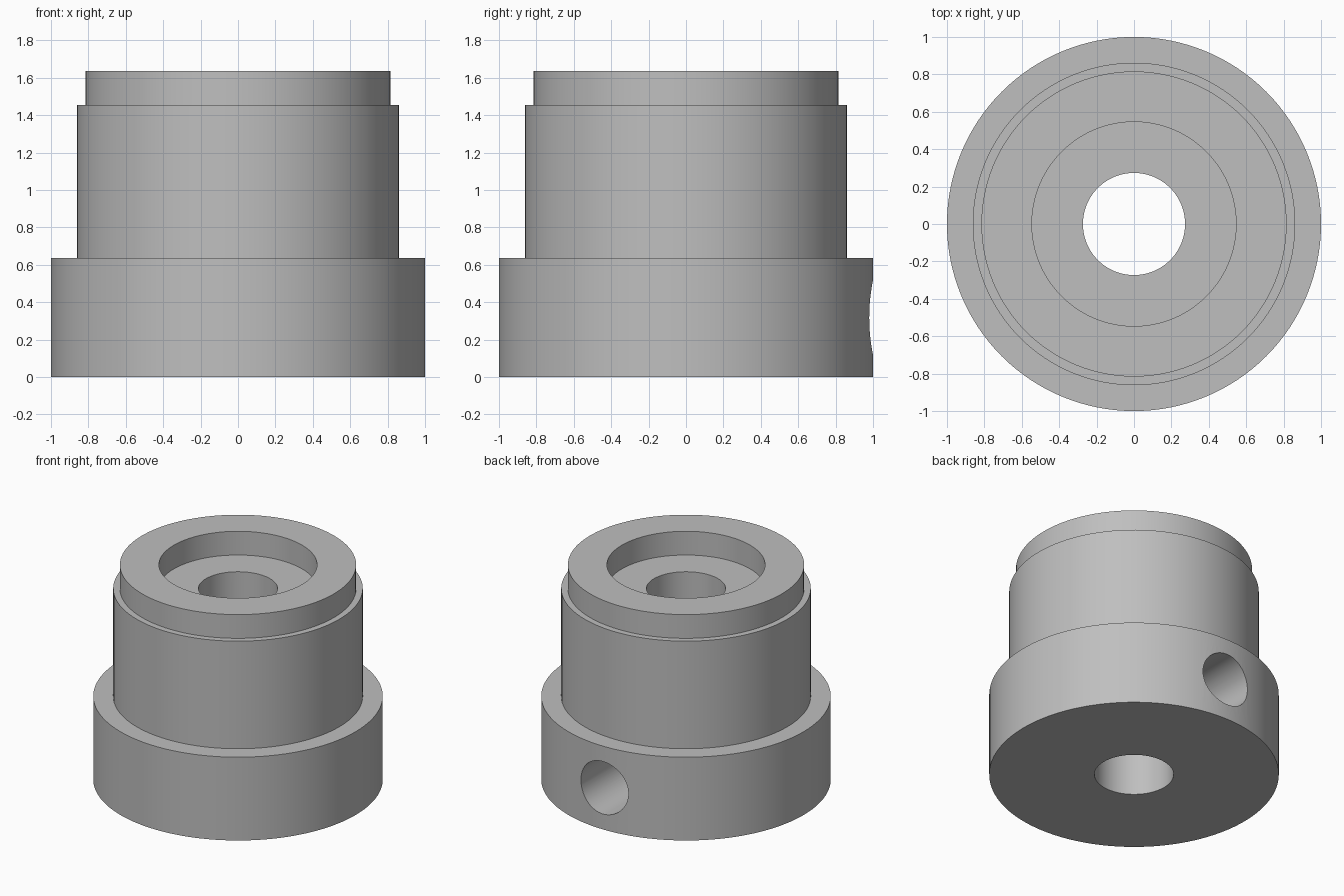
import bpy
import bmesh
import math

SEGMENTS = 128

cube = bpy.data.objects.get("Cube")
if cube:
    bpy.data.objects.remove(cube, do_unlink=True)

# Single plain grey
grey = bpy.data.materials.new("plain grey")
grey.use_nodes = True
colour = (0.52, 0.52, 0.52, 1.0)
grey.diffuse_color = colour
grey.node_tree.nodes["Principled BSDF"].inputs["Base Color"].default_value = colour


def lathe(name, profile):
    """Turn a closed (radius, height) profile around z."""
    bm = bmesh.new()
    rings = []
    for i in range(SEGMENTS):
        a = 2 * math.pi * i / SEGMENTS
        rings.append([bm.verts.new((r * math.cos(a), r * math.sin(a), z))
                      for r, z in profile])
    n = len(profile)
    for i in range(SEGMENTS):
        here, there = rings[i], rings[(i + 1) % SEGMENTS]
        for j in range(n):
            k = (j + 1) % n
            bm.faces.new((here[j], there[j], there[k], here[k]))
    bmesh.ops.recalc_face_normals(bm, faces=bm.faces)
    mesh = bpy.data.meshes.new(name)
    bm.to_mesh(mesh)
    bm.free()
    mesh.materials.append(grey)
    obj = bpy.data.objects.new(name, mesh)
    bpy.context.collection.objects.link(obj)
    return obj


# Stepped body: flange, barrel, spigot, counterbore and through bore
flange_top, barrel_top, top = 0.635, 1.455, 1.636
body = lathe("stepped_bushing", [
    (0.273, 0), (1.0, 0), (1.0, flange_top),
    (0.862, flange_top), (0.862, barrel_top),
    (0.816, barrel_top), (0.816, top),
    (0.546, top), (0.546, barrel_top), (0.273, barrel_top)])

# Radial screw hole from the back of the flange into the bore
bpy.ops.mesh.primitive_cylinder_add(
    vertices=64, radius=0.2, depth=1.2,
    location=(0, 0.7, flange_top / 2), rotation=(math.pi / 2, 0, 0))
cutter = bpy.context.object
cutter.name = "screw_hole_cutter"
cutter.hide_render = True
cutter.data.materials.append(grey)

hole = body.modifiers.new("screw hole", 'BOOLEAN')
hole.operation = 'DIFFERENCE'
hole.solver = 'EXACT'
hole.object = cutter

bpy.ops.object.select_all(action='DESELECT')
body.select_set(True)
bpy.context.view_layer.objects.active = body
bpy.ops.object.modifier_apply(modifier=hole.name)
bpy.data.objects.remove(cutter, do_unlink=True)

# Smooth curved walls, crisp rims
bpy.ops.object.shade_smooth_by_angle(angle=math.radians(30))
